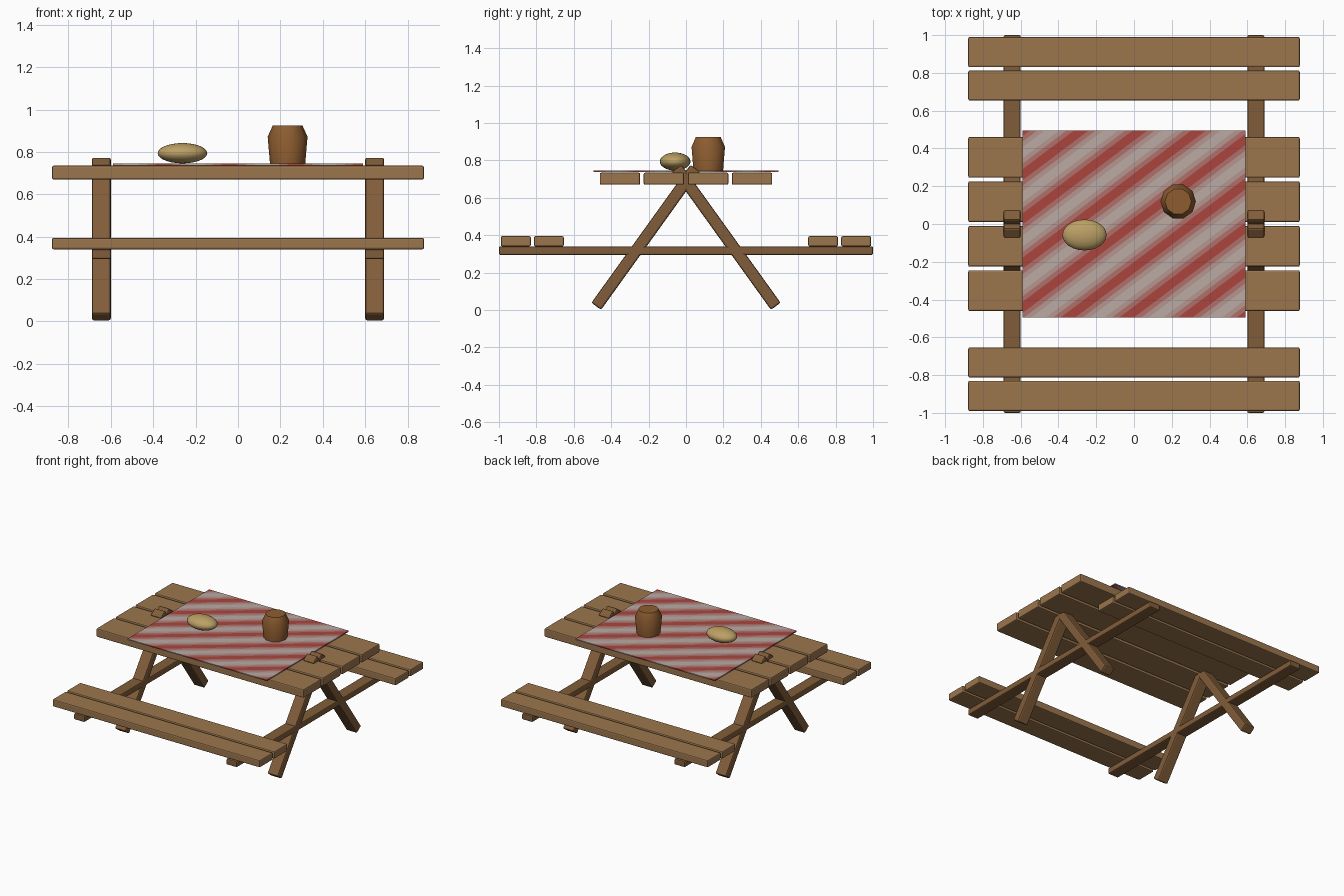
import bpy, bmesh, math
from mathutils import Vector

if "Cube" in bpy.data.objects:
    bpy.data.objects.remove(bpy.data.objects["Cube"])


def material(name, rgb):
    m = bpy.data.materials.new(name)
    m.diffuse_color = (*rgb, 1)
    m.use_nodes = True
    m.node_tree.nodes["Principled BSDF"].inputs["Base Color"].default_value = m.diffuse_color
    return m


PLANK = material("plank_wood", (0.33, 0.18, 0.075))
FRAME = material("frame_wood", (0.22, 0.11, 0.042))
WICKER = material("wicker", (0.27, 0.11, 0.03))
CRUST = material("crust", (0.50, 0.35, 0.13))
RED, GREY = Vector((0.40, 0.045, 0.035)), Vector((0.50, 0.42, 0.39))


def add_object(name, bm, mats):
    me = bpy.data.meshes.new(name)
    bm.to_mesh(me)
    bm.free()
    ob = bpy.data.objects.new(name, me)
    bpy.context.collection.objects.link(ob)
    for m in mats:
        me.materials.append(m)
    return ob


def box(name, size, loc, mat, tilt=0.0, bevel=0.008):
    bm = bmesh.new()
    bmesh.ops.create_cube(bm, size=1)
    bmesh.ops.scale(bm, vec=size, verts=bm.verts)
    ob = add_object(name, bm, [mat])
    ob.location = loc
    ob.rotation_euler.x = tilt
    b = ob.modifiers.new("rounded_edges", 'BEVEL')
    b.width = bevel
    b.segments = 2
    return ob


def smooth(ob, degrees):
    bpy.ops.object.select_all(action='DESELECT')
    ob.select_set(True)
    bpy.context.view_layer.objects.active = ob
    bpy.ops.object.shade_smooth_by_angle(angle=math.radians(degrees))


# table top and bench planks
for s in (-1, 1):
    for i, y in enumerate((0.118, 0.353)):
        box(f"table_plank_{s}_{i}", (1.755, 0.216, 0.065), (0, s * y, 0.7025), PLANK)
    for i, y in enumerate((0.733, 0.91)):
        box(f"bench_plank_{s}_{i}", (1.755, 0.16, 0.055), (0, s * y, 0.3675), PLANK)

# crossed legs and bench beams
foot, head = Vector((0, -0.48, 0.02)), Vector((0, 0.05, 0.758))
axis, mid = head - foot, (head + foot) / 2
lean = math.atan2(axis.z, axis.y) - math.pi / 2
for x in (-0.645, 0.645):
    box(f"bench_beam_{x}", (0.09, 2.0, 0.045), (x, 0, 0.3175), FRAME)
    for s in (-1, 1):
        box(f"leg_{x}_{s}", (0.09, 0.064, axis.length), (x, -s * mid.y, mid.z),
            FRAME, -s * lean, 0.01)

# tablecloth: thin slab sliced into diagonal stripes
bm = bmesh.new()
bmesh.ops.create_cube(bm, size=1)
bmesh.ops.scale(bm, vec=(1.18, 0.99, 0.008), verts=bm.verts)
a = math.radians(37)
across = Vector((math.sin(a), -math.cos(a), 0))
start = Vector((-0.59, 0.495, 0)).dot(across)
PERIOD, STEPS = 0.187, 8
step = PERIOD / STEPS
for k in range(1, int(-2 * start / step) + 1):
    bmesh.ops.bisect_plane(bm, geom=bm.verts[:] + bm.edges[:] + bm.faces[:],
                           plane_co=across * (start + k * step), plane_no=across)
for f in bm.faces:
    k = int((f.calc_center_median().dot(across) - start) / step)
    f.material_index = k % STEPS
shades = []
for k in range(STEPS):
    t = 0.5 - 0.5 * math.cos(2 * math.pi * (k + 0.5) / STEPS)
    shades.append(material(f"cloth_{k}", RED.lerp(GREY, t)))
cloth = add_object("tablecloth", bm, shades)
cloth.location.z = 0.741

# basket: ten-sided lathe profile
bm = bmesh.new()
rings = []
for r, z in ((0.083, 0.743), (0.094, 0.872), (0.07, 0.925)):
    rings.append([bm.verts.new((r * math.cos(i * math.pi / 5), r * math.sin(i * math.pi / 5), z))
                  for i in range(10)])
for lo, hi in zip(rings, rings[1:]):
    for i in range(10):
        j = (i + 1) % 10
        bm.faces.new((lo[i], lo[j], hi[j], hi[i]))
bm.faces.new(rings[0][::-1])
bm.faces.new(rings[-1])
basket = add_object("basket", bm, [WICKER])
basket.location = (0.234, 0.119, 0)
smooth(basket, 40)

# bread loaf
bm = bmesh.new()
bmesh.ops.create_uvsphere(bm, u_segments=24, v_segments=14, radius=1)
bmesh.ops.scale(bm, vec=(0.117, 0.082, 0.048), verts=bm.verts)
loaf = add_object("bread_loaf", bm, [CRUST])
loaf.location = (-0.262, -0.058, 0.794)
smooth(loaf, 60)
